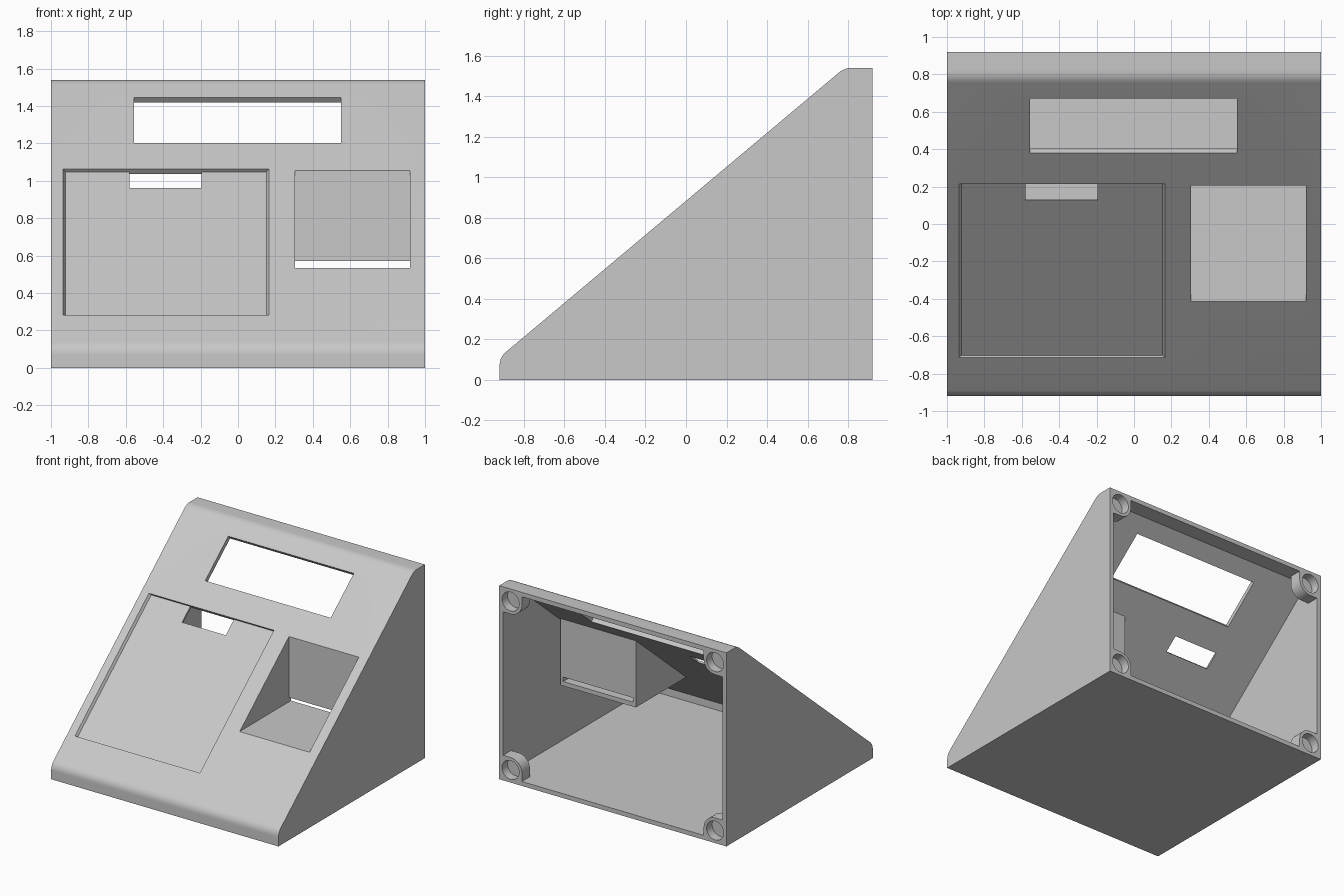
import bpy, bmesh
from math import sin, cos, pi, radians
from mathutils import Vector

cube = bpy.data.objects.get("Cube")
if cube:
    bpy.data.objects.remove(cube, do_unlink=True)

HALF, DEPTH, HEIGHT, WALL = 1.0, 0.92, 1.54, 0.035
TILT = radians(40)
RISE = sin(TILT) / cos(TILT)
PANEL_Z = 0.883                                   # panel height at y = 0
NORMAL = Vector((-sin(TILT), cos(TILT)))          # panel normal in (y, z)

plastic = bpy.data.materials.new("grey plastic")
plastic.use_nodes = True
GREY = (0.58, 0.58, 0.58, 1)
plastic.diffuse_color = GREY
plastic.node_tree.nodes["Principled BSDF"].inputs["Base Color"].default_value = GREY


def prism(name, points, start, end, axis="x", insets=None):
    """Extrude a 2D outline along x or y; insets narrow each point's ends."""
    insets = insets or [0] * len(points)
    bm = bmesh.new()
    rings = []
    for pos, side in ((start, 1), (end, -1)):
        ring = []
        for (u, v), inset in zip(points, insets):
            p = pos + side * inset
            ring.append(bm.verts.new((p, u, v) if axis == "x" else (u, p, v)))
        bm.faces.new(ring)
        rings.append(ring)
    n = len(points)
    for i in range(n):
        j = (i + 1) % n
        bm.faces.new((rings[0][i], rings[0][j], rings[1][j], rings[1][i]))
    bmesh.ops.recalc_face_normals(bm, faces=bm.faces)
    mesh = bpy.data.meshes.new(name)
    bm.to_mesh(mesh)
    bm.free()
    mesh.materials.append(plastic)
    obj = bpy.data.objects.new(name, mesh)
    bpy.context.collection.objects.link(obj)
    return obj


def combine(target, tool, operation):
    """Apply a boolean and discard the tool."""
    tool.hide_render = True
    mod = target.modifiers.new("bool", "BOOLEAN")
    mod.object, mod.operation, mod.solver = tool, operation, "EXACT"
    bpy.context.view_layer.objects.active = target
    bpy.ops.object.modifier_apply(modifier=mod.name)
    bpy.data.objects.remove(tool, do_unlink=True)


def rounded(before, corner, after, size, steps=8):
    """Points of a soft corner between two edges."""
    c = Vector(corner)
    a = c + (Vector(before) - c).normalized() * size
    b = c + (Vector(after) - c).normalized() * size
    ts = [i / steps for i in range(steps + 1)]
    return [a * (1 - t) ** 2 + c * 2 * t * (1 - t) + b * t * t for t in ts]


def on_panel(y, drop=0.0):
    return Vector((y, PANEL_Z + RISE * y)) - NORMAL * drop


def panel_cutter(name, x0, x1, y0, y1, drop, taper=0.0):
    """Block square to the sloping panel, sunk by drop."""
    up = 0.02
    pts = [on_panel(y0, -up), on_panel(y1, -up), on_panel(y1, drop), on_panel(y0, drop)]
    out = -taper * up / drop
    return prism(name, pts, x0, x1, insets=[out, out, taper, taper])


# Wedge-shaped case with softened panel ends
low = (-DEPTH, PANEL_Z - RISE * DEPTH)
high = ((HEIGHT - PANEL_Z) / RISE, HEIGHT)
outline = [(-DEPTH, 0), (DEPTH, 0), (DEPTH, HEIGHT)]
outline += rounded((DEPTH, HEIGHT), high, low, 0.037)
outline += rounded(high, low, (-DEPTH, 0), 0.042)
case = prism("sloped_case", outline, -HALF, HALF)

# Hollow interior, open at the back
inner_z = PANEL_Z - WALL / cos(TILT)
front, top = -DEPTH + WALL, HEIGHT - WALL
hollow = [(front, WALL), (DEPTH + 0.1, WALL), (DEPTH + 0.1, top),
          ((top - inner_z) / RISE, top), (front, inner_z + RISE * front)]
combine(case, prism("hollow", hollow, -HALF + WALL, HALF - WALL), "DIFFERENCE")

# Sunken pocket: walls first, then the opening with its rear slot
mid_z = PANEL_Z - 0.023
floor_z, back_y = 0.5, 0.23
shell = [((floor_z - mid_z) / RISE, floor_z), (back_y, floor_z),
         (back_y, mid_z + RISE * back_y)]
combine(case, prism("pocket_walls", shell, 0.28, 0.945), "UNION")
opening = [(-0.6, 0.535), (0.3, 0.535), (0.3, 0.57), (0.205, 0.57), (0.205, 1.3)]
combine(case, prism("pocket_opening", opening, 0.305, 0.92), "DIFFERENCE")

# Display window, shallow keypad recess and its cable slot
combine(case, panel_cutter("window", -0.555, 0.55, 0.38, 0.67, 0.08), "DIFFERENCE")
combine(case, panel_cutter("recess", -0.935, 0.165, -0.715, 0.215, 0.02, 0.012), "DIFFERENCE")
combine(case, panel_cutter("slot", -0.58, -0.195, 0.112, 0.215, 0.08), "DIFFERENCE")

# Corner bosses with blind round holes at the open back
R = 0.1
arc = [(R + R * cos(i * pi / 16), R + R * sin(i * pi / 16)) for i in range(9)]
block = [(0.01, 0.01), (2 * R, 0.01)] + arc + [(0.01, 2 * R)]
circle = [(R + 0.075 * cos(i * pi / 16), R + 0.075 * sin(i * pi / 16)) for i in range(32)]
for sx in (-1, 1):
    for base, sz in ((0, 1), (HEIGHT, -1)):
        def place(points):
            return [(sx * (HALF - u), base + sz * v) for u, v in points]
        combine(case, prism("boss", place(block), DEPTH - 0.1, DEPTH, "y"), "UNION")
        combine(case, prism("boss_hole", place(circle), DEPTH - 0.07, DEPTH + 0.1, "y"),
                "DIFFERENCE")

# Smooth the soft corners and holes, keep the hard edges
bpy.ops.object.select_all(action="DESELECT")
case.select_set(True)
bpy.context.view_layer.objects.active = case
bpy.ops.object.shade_smooth_by_angle(angle=radians(25))
